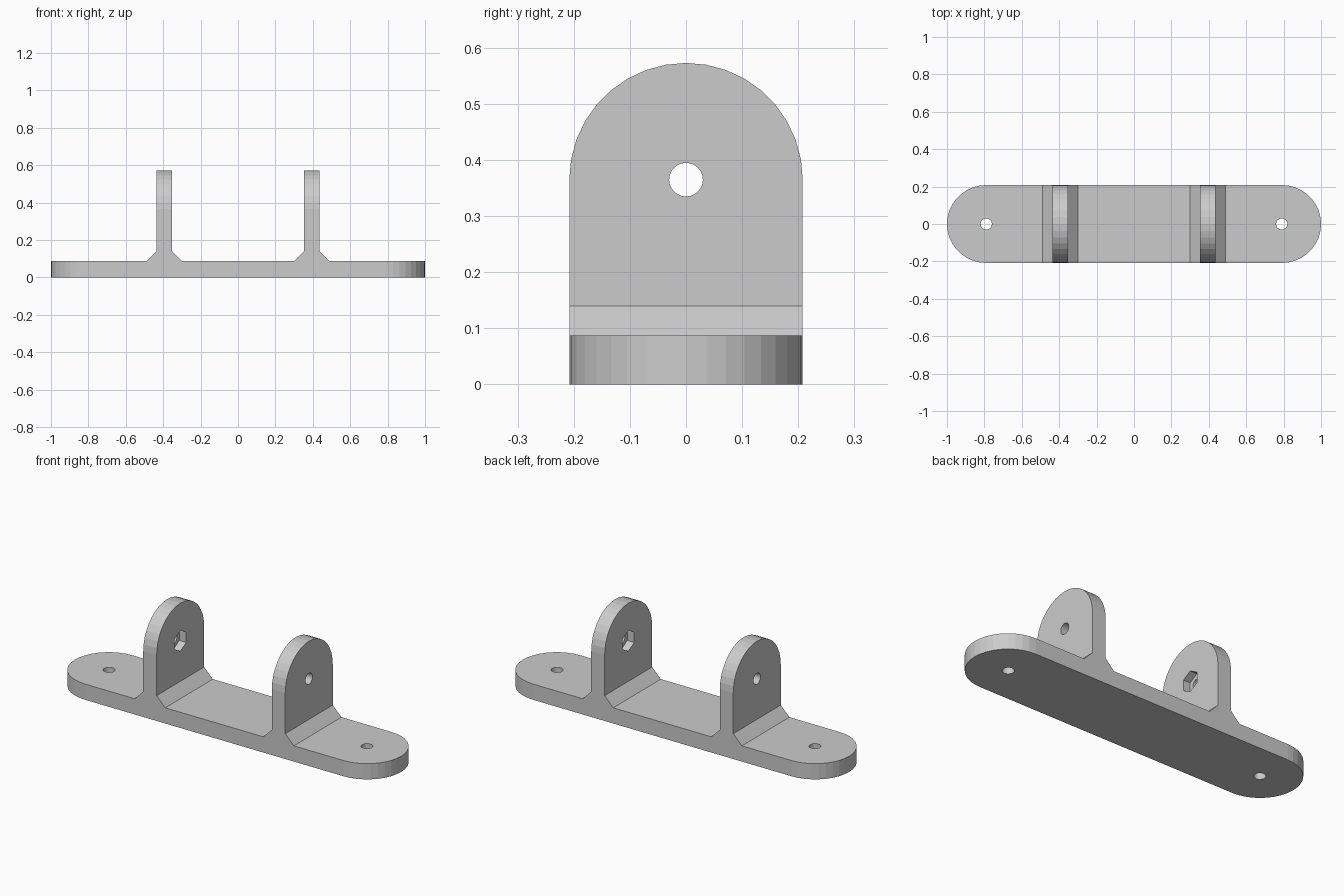
import bpy, bmesh
from math import pi, cos, sin

if "Cube" in bpy.data.objects:
    bpy.data.objects.remove(bpy.data.objects["Cube"])

R = 0.208                      # half width of the bracket, also the rounding radius
BASE, CHAMFER_TOP, PIN_Z = 0.087, 0.14, 0.365
LUG_X, LUG_HALF, FOOT_HALF = 0.394, 0.041, 0.094


def arc(cx, cy, r, start, end, n):
    angles = [start + (end - start) * i / n for i in range(n + 1)]
    return [(cx + r * cos(a), cy + r * sin(a)) for a in angles]


def ring(cx, cy, r, n, start=0.0):
    return arc(cx, cy, r, start, start + 2 * pi, n)[:-1]


def prism(name, outline, axis, lo, hi):
    """Extrude a 2D outline along an axis: x takes (y,z), y takes (x,z), z takes (x,y)."""
    place = {"x": lambda u, v, w: (w, u, v),
             "y": lambda u, v, w: (u, w, v),
             "z": lambda u, v, w: (u, v, w)}[axis]
    bm = bmesh.new()
    rings = [[bm.verts.new(place(u, v, w)) for u, v in outline] for w in (lo, hi)]
    for loop in rings:
        bm.faces.new(loop)
    n = len(outline)
    for i in range(n):
        j = (i + 1) % n
        bm.faces.new((rings[0][i], rings[0][j], rings[1][j], rings[1][i]))
    bmesh.ops.recalc_face_normals(bm, faces=bm.faces)
    mesh = bpy.data.meshes.new(name)
    bm.to_mesh(mesh)
    bm.free()
    obj = bpy.data.objects.new(name, mesh)
    bpy.context.collection.objects.link(obj)
    return obj


def cut(target, cutter, operation):
    cutter.hide_render = True
    mod = target.modifiers.new("cut", "BOOLEAN")
    mod.operation, mod.solver, mod.object = operation, "EXACT", cutter
    bpy.context.view_layer.objects.active = target
    bpy.ops.object.modifier_apply(modifier=mod.name)
    bpy.data.objects.remove(cutter)


# Front profile: base plate with two chamfered uprights (oversized, trimmed below)
half = [(LUG_X - FOOT_HALF, BASE), (LUG_X - LUG_HALF, CHAMFER_TOP),
        (LUG_X - LUG_HALF, 0.7), (LUG_X + LUG_HALF, 0.7),
        (LUG_X + LUG_HALF, CHAMFER_TOP), (LUG_X + FOOT_HALF, BASE),
        (1.1, BASE), (1.1, 0)]
profile = half + [(-x, z) for x, z in reversed(half)]
bracket = prism("clevis_bracket", profile, "y", -0.3, 0.3)

# Rounded plate outline seen from above
plan = arc(1 - R, 0, R, -pi / 2, pi / 2, 18) + arc(R - 1, 0, R, pi / 2, 1.5 * pi, 18)
cut(bracket, prism("plan_trim", plan, "z", -0.1, 0.9), "INTERSECT")

# Rounded tops of the uprights seen from the side
arch = arc(0, PIN_Z, R, 0, pi, 18) + [(-0.3, 0.25), (-0.3, -0.1), (0.3, -0.1), (0.3, 0.25)]
cut(bracket, prism("arch_trim", arch, "x", -1.2, 1.2), "INTERSECT")

for side in (-1, 1):
    # Screw hole through the plate
    cut(bracket, prism("screw_hole", ring(side * 0.79, 0, 0.03, 24), "z", -0.1, 0.2),
        "DIFFERENCE")
    # Pin hole through the upright
    ends = sorted((side * 0.2, side * 0.6))
    cut(bracket, prism("pin_hole", ring(0, PIN_Z, 0.03, 24), "x", *ends), "DIFFERENCE")
    # Hexagonal nut pocket on the inner face
    ends = sorted((side * 0.25, side * (LUG_X - LUG_HALF + 0.042)))
    cut(bracket, prism("nut_pocket", ring(0, PIN_Z, 0.058, 6, pi / 6), "x", *ends),
        "DIFFERENCE")
